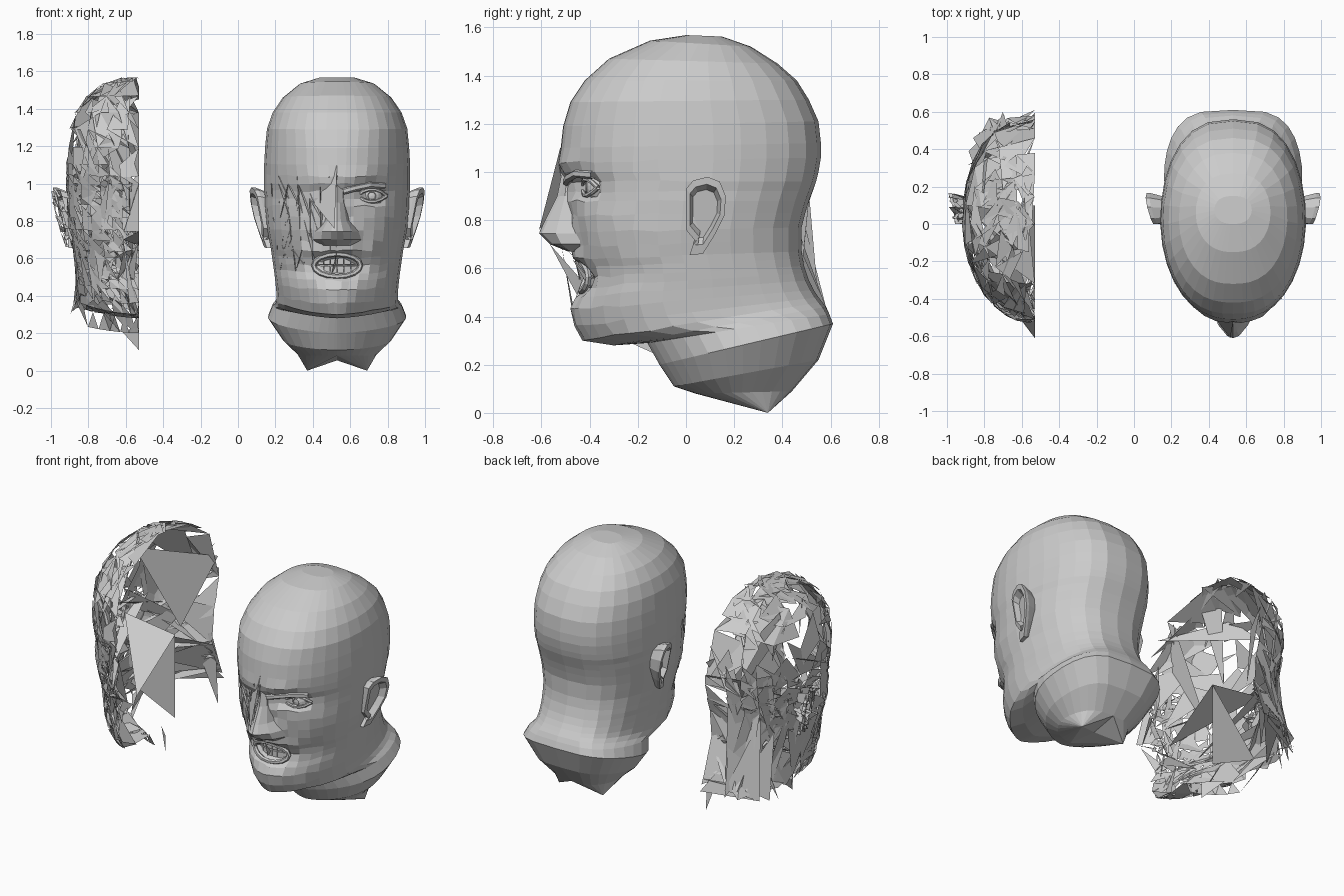
import bpy, math, random
from mathutils import Vector

if "Cube" in bpy.data.objects:
    bpy.data.objects.remove(bpy.data.objects["Cube"])

random.seed(4)
CX = 0.53


def make(name, verts, faces, cx=CX):
    me = bpy.data.meshes.new(name)
    me.from_pydata([(v[0] + cx, v[1], v[2]) for v in verts], [], faces)
    me.update()
    ob = bpy.data.objects.new(name, me)
    bpy.context.collection.objects.link(ob)
    return ob


def bridge(rings, n, closed=True):
    """Quads between consecutive rings of n points."""
    m = n if closed else n - 1
    return [(r * n + i, (r + 1) * n + i, (r + 1) * n + (i + 1) % n, r * n + (i + 1) % n)
            for r in range(rings - 1) for i in range(m)]


def tube(name, path, rad, closed=False, sides=6):
    """Round bar along a path in the face plane."""
    vs, k = [], len(path)
    for i, p in enumerate(path):
        a = Vector(path[(i - 1) % k] if closed or i else p)
        b = Vector(path[(i + 1) % k] if closed or i < k - 1 else p)
        d = (b - a).normalized()
        s = d.cross(Vector((0, 1, 0))).normalized()
        u = s.cross(d)
        for j in range(sides):
            t = math.tau * j / sides
            vs.append(Vector(p) + rad * (s * math.cos(t) + u * math.sin(t)))
    fs = bridge(k, sides)
    if closed:
        fs += [((k - 1) * sides + j, j, (j + 1) % sides, (k - 1) * sides + (j + 1) % sides)
               for j in range(sides)]
    return make(name, vs, fs)


# Slanted rings: front y, front z, back y, back z, half width
SKULL = [(.0, 1.568, .15, 1.562, .10), (-.15, 1.545, .27, 1.52, .20), (-.32, 1.47, .38, 1.45, .29),
         (-.42, 1.38, .46, 1.38, .345), (-.48, 1.29, .51, 1.30, .375), (-.51, 1.19, .55, 1.21, .385),
         (-.52, 1.10, .56, 1.12, .39), (-.52, 1.04, .56, 1.06, .39), (-.515, 1.0, .55, 1.0, .39),
         (-.50, .96, .54, .96, .39), (-.495, .92, .525, .92, .385), (-.49, .88, .51, .88, .385),
         (-.485, .82, .495, .83, .38), (-.485, .75, .48, .77, .375)]
JAW_NECK = [(-.48, .69, .48, .72, .365), (-.475, .64, .48, .67, .355), (-.46, .60, .485, .64, .35),
            (-.45, .56, .49, .61, .345), (-.445, .52, .50, .58, .34), (-.46, .48, .51, .55, .335),
            (-.475, .43, .53, .51, .33), (-.46, .36, .55, .48, .325), (-.43, .30, .565, .46, .325),
            (-.30, .28, .58, .44, .33), (-.16, .29, .595, .41, .345), (-.11, .20, .61, .37, .37),
            (-.05, .11, .55, .22, .29), (.04, .08, .44, .09, .21)]
RINGS = SKULL + JAW_NECK
R = len(RINGS)
# Exponents shaping the front and back halves: boxy skull and nape, narrow chin
FRONT = [.8] * 5 + [.87, .9, .95] + [1] * 8 + [1.02, 1.05, 1.08, 1.12, 1.18, 1.26, 1.35, 1.5, 1.5, 1.35, 1.2, 1]
BACK = [.75] * 16 + [.74, .72, .7, .67, .64, .61, .58, .56, .54, .54, .58, .65]
# Face relief: x, z, x spread, z spread, push back
RELIEF = [(.17, .945, .09, .042, .065), (.13, 1.02, .13, .03, -.02), (.24, .83, .08, .06, -.02),
          (.25, .62, .08, .08, .02), (0, .565, .115, .045, .11), (.06, .40, .08, .05, -.01),
          (.13, .70, .04, .06, .02)]
N = 16
angles = [math.pi * (i / N) ** 1.25 for i in range(N + 1)]
angles += [-a for a in reversed(angles[1:-1])]
M = len(angles)
hv = []
for r, (yf, zf, yb, zb, w) in enumerate(RINGS):
    for t in angles:
        s = (1 - math.cos(t)) / 2
        # Blend the two exponents around the sides
        e = FRONT[r] if abs(t) < math.pi / 2 else BACK[r]
        sn = abs(math.sin(t))
        x = math.copysign(sn ** e, t) * w if sn > 1e-6 else 0
        y, z = yf + (yb - yf) * s, zf + (zb - zf) * s
        if y < -.1 and z > .32:
            for cx, cz, sx, sz, amp in RELIEF:
                if cx == .17 and x < 0:
                    continue
                y += amp * math.exp(-((abs(x) - cx) / sx) ** 2 - ((z - cz) / sz) ** 2)
            if x and z < 1.1:
                y += random.uniform(-.006, .006)
                z += random.uniform(-.006, .006)
        hv.append((x, y, z))
hf = bridge(R, M) + [tuple(range(M))]
# Ragged neck base with two low points
a, b = len(hv), len(hv) + 1
base_pts = [(.16, .34, 0), (-.16, .34, 0), (0, .26, .055)]
base = (R - 1) * M
for i in range(M):
    hf.append((base + i, a if i < N else b, base + (i + 1) % M))
hf += [(base, a + 2, a), (base, b, a + 2), (base + N, a, a + 2), (base + N, a + 2, b)]
make("head", hv + base_pts, hf)

# Nose
NOSE = [(1.0, -.515, .028), (.90, -.535, .034), (.80, -.585, .05), (.745, -.61, .08),
        (.70, -.565, .085), (.67, -.49, .06)]
nv = []
for z, y, w in NOSE:
    nv += [(-w * 1.5, -.44, z), (-w, y * .5 - .235, z), (-w * .4, y + .012, z), (0, y, z),
           (w * .4, y + .012, z), (w, y * .5 - .235, z), (w * 1.5, -.44, z)]
make("nose", nv, bridge(len(NOSE), 7, False) + [tuple(range(35, 42))])

# Lips and teeth
tube("lips", [(.125 * math.cos(t), -.435 + 2 * (.125 * math.cos(t)) ** 2, .563 + .06 * math.sin(t))
              for t in [math.tau * i / 16 for i in range(16)]], .014, True)
for name, zc in (("upper_teeth", .59), ("lower_teeth", .535)):
    tv, tf = [], []
    for k in range(-3, 3):
        x0, x1 = k * .036 + .001, k * .036 + .035
        o = len(tv)
        for dy in (0, .03):
            tv += [(x, -.40 + 2 * x * x + dy, zc + h) for x, h in
                   ((x0, -.022), (x1, -.022), (x1, .025), (x0, .025))]
        tf += [tuple(o + q for q in f) for f in
               ((0, 1, 2, 3), (7, 6, 5, 4), (0, 4, 5, 1), (3, 2, 6, 7), (1, 5, 6, 2), (0, 3, 7, 4))]
    make(name, tv, tf)

# Eye and lids on the sound side
bpy.ops.mesh.primitive_uv_sphere_add(segments=14, ring_count=10, radius=.062,
                                     location=(CX + .185, -.355, .935),
                                     rotation=(math.pi / 2, 0, 0))
bpy.context.object.name = "eyeball"
tube("iris", [(.185 + .022 * math.cos(t), -.412, .935 + .022 * math.sin(t))
              for t in [math.tau * i / 10 for i in range(10)]], .005, True, 4)
for name, h in (("upper_lid", .035), ("lower_lid", -.032)):
    tube(name, [(.185 + .08 * u, -.395 - .02 * (1 - u * u) + .03 * u, .935 + h * (1 - u * u))
                for u in (-1, -.6, -.2, .2, .6, 1)], .01)
# Frowning brow
tube("brow", [(.03, -.495, .958), (.09, -.485, .975), (.17, -.455, .993), (.25, -.385, .988)], .018)

# Ears
OUT = [(0, .93), (.03, .965), (.09, .98), (.14, .96), (.165, .90), (.16, .82), (.12, .74),
       (.07, .66), (.015, .655), (.05, .70), (.0, .76), (0, .85)]
E = len(OUT)


def ear_verts(side):
    vs = []
    for scale, dx in ((.75, -.10), (1, -.02), (1, 0), (.78, .003), (.62, -.035)):
        for y, z in OUT:
            y, z = .075 + (y - .075) * scale, .84 + (z - .84) * scale
            vs.append((side * (.405 + .25 * y + .2 * (z - .82) + dx), y, z))
    return vs


ear_faces = bridge(5, E) + [tuple(range(4 * E, 5 * E))]
for side, name in ((1, "right_ear"), (-1, "left_ear")):
    make(name, ear_verts(side), ear_faces)

# Slivers crossing the damaged side of the face
face_pts = [Vector(v) for v in hv if v[0] < .01 and v[1] < -.12 and .5 < v[2] < 1.08]
sv = [Vector((0, -.522, 1.1)), Vector((-.015, -.61, .76)), Vector((-.13, -.46, .9))]
while len(sv) < 160:
    p = random.choice(face_pts)
    q = random.choice(face_pts)
    if abs(p.x - q.x) < .07 and .06 < abs(p.z - q.z) < .3:
        off = Vector((-.002, -.004, 0))
        sv += [p + off, q + off, p + Vector((.015, .012, .02))]
make("face_slivers", sv, [(i, i + 1, i + 2) for i in range(0, len(sv), 3)])

# Shattered half shell: half-head faces re-joined to stray corners, larger at the back
pts = [Vector(v) for v in hv + nv if v[0] <= .001 and v[2] > .2]
ear_pts = [Vector(v) for v in ear_verts(-1)]
shards = []
for f in hf[:(R - 1) * M]:
    c = [Vector(hv[i]) for i in f]
    if max(v.x for v in c) > .001 or min(v.z for v in c) < .2:
        continue
    rear = c[0].y > 0 or c[0].z > 1.12
    if random.random() < (.45 if rear else .05):
        continue
    reach = random.choice((.3, .4, .55) if rear else (.12, .18, .25, .35))
    near = [p for p in pts if reach * .4 < (p - c[0]).length < reach]
    if near:
        far = random.choice(near)
        other = random.choice([p for p in pts if .1 < (p - c[0]).length < .3]) if rear else c[2]
        shards += [c[0], other, far]
    if random.random() < (.2 if rear else .6):
        shards += [c[0], c[1], c[2]]
for f in ear_faces[:-1]:
    c = [ear_pts[i] for i in f]
    shards += [c[0], c[1], random.choice([p for p in ear_pts if (p - c[0]).length < .2])]
# A few large plates, and fragments of the nose
shards += [Vector(v) for v in ((-.37, .1, .9), (0, .1, .85), (0, -.3, .6),
                               (-.33, .1, .45), (0, .1, .85), (0, .1, .3),
                               (-.3, .1, 1.35), (-.1, .3, .8), (0, .55, 1.2),
                               (0, .0, .22), (-.1, .1, .22), (0, .0, .11),
                               (0, -.515, 1.0), (0, -.61, .745), (-.08, -.5, .745),
                               (0, -.61, .745), (0, -.49, .67), (-.085, -.5, .7))]
make("shattered_half", shards, [(i, i + 1, i + 2) for i in range(0, len(shards), 3)], -CX)
